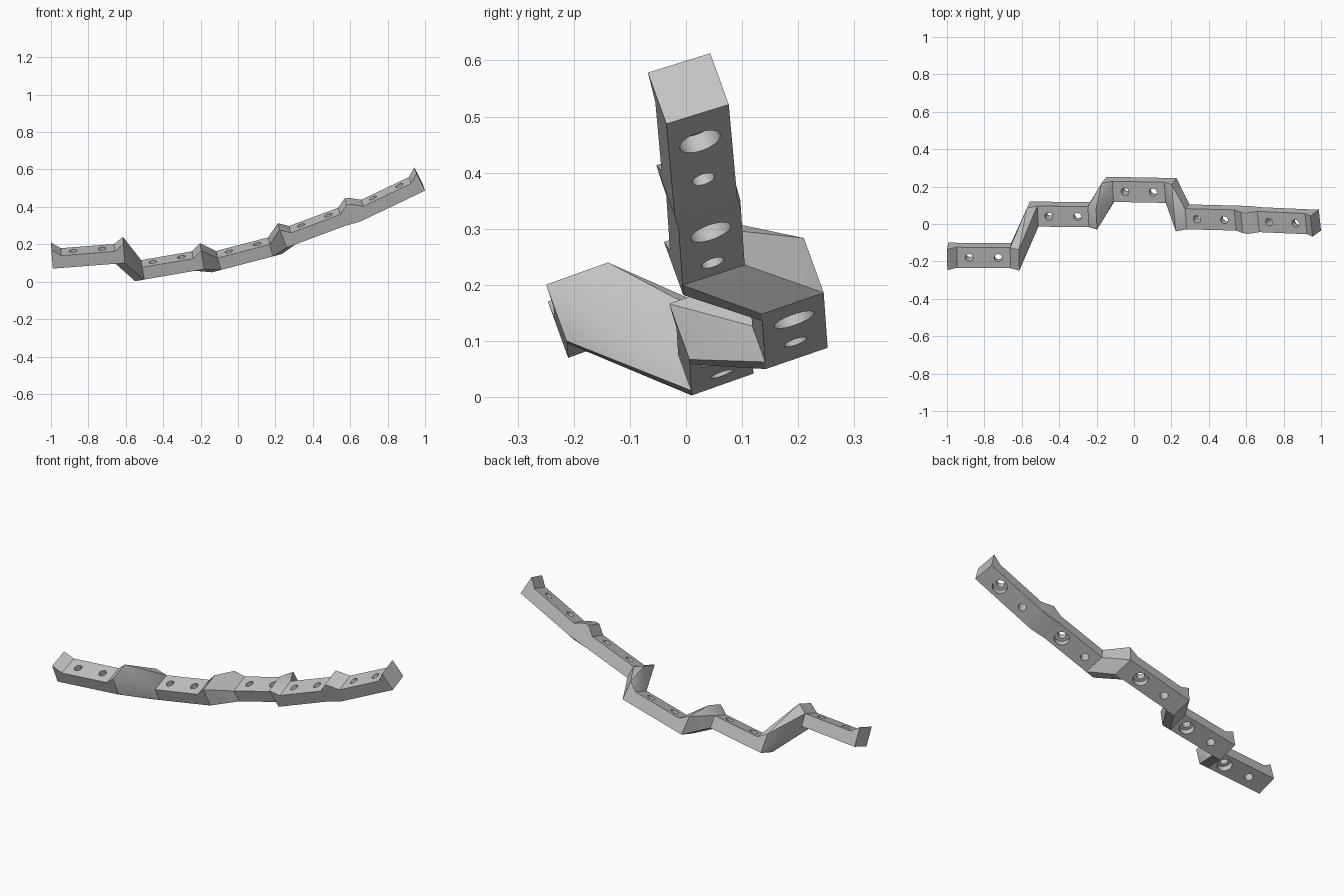
import bpy, bmesh, math
from mathutils import Vector, Matrix

cube = bpy.data.objects.get("Cube")
if cube:
    bpy.data.objects.remove(cube, do_unlink=True)

WIDTH, FLOOR, HEIGHT, RAMP = 0.117, 0.07, 0.107, 0.05
HOLE_R, BORE_R, BORE_DEPTH, HOLE_OFFSET = 0.021, 0.038, 0.033, 0.078

grey = bpy.data.materials.new("grey")
grey.use_nodes = True
grey.diffuse_color = (0.55, 0.55, 0.55, 1)
grey.node_tree.nodes["Principled BSDF"].inputs["Base Color"].default_value = grey.diffuse_color

# lower front edge of each block, from its right end to its left end
EDGES = [
    ((-0.99, -0.21, 0.07), (-0.605, -0.213, 0.10)),
    ((-0.55, 0.01, 0.003), (-0.18, 0.006, 0.067)),
    ((-0.14, 0.142, 0.05), (0.235, 0.135, 0.148)),
    ((0.26, -0.005, 0.182), (0.617, -0.014, 0.315)),
    ((0.655, -0.02, 0.322), (1.0, -0.035, 0.487)),
]


def finish(name, bm):
    mesh = bpy.data.meshes.new(name)
    bmesh.ops.recalc_face_normals(bm, faces=bm.faces)
    bm.to_mesh(mesh)
    bm.free()
    mesh.materials.append(grey)
    obj = bpy.data.objects.new(name, mesh)
    bpy.context.collection.objects.link(obj)
    return obj


def hull(name, points):
    bm = bmesh.new()
    for p in points:
        bm.verts.new(p)
    res = bmesh.ops.convex_hull(bm, input=bm.verts)
    loose = {g for g in res["geom_interior"] + res["geom_unused"]
             if isinstance(g, bmesh.types.BMVert)}
    bmesh.ops.delete(bm, geom=list(loose), context="VERTS")
    bmesh.ops.dissolve_limit(bm, angle_limit=math.radians(0.5), verts=bm.verts, edges=bm.edges)
    return finish(name, bm)


def lathe(name, profile, matrix, sides=32):
    # closed solid of revolution, used as a cutter
    bm = bmesh.new()
    rings = []
    for r, z in profile:
        rings.append([bm.verts.new(matrix @ Vector((r * math.cos(a), r * math.sin(a), z)))
                      for a in (math.tau * i / sides for i in range(sides))])
    for lo, hi in zip(rings, rings[1:]):
        for i in range(sides):
            j = (i + 1) % sides
            bm.faces.new((lo[i], lo[j], hi[j], hi[i]))
    bm.faces.new(rings[0][::-1])
    bm.faces.new(rings[-1])
    return finish(name, bm)


class Block:
    def __init__(self, start, end):
        self.start = Vector(start)
        along = Vector(end) - self.start
        self.length = along.length
        self.u = along.normalized()
        side = Vector((0, 0.94, 0.34))
        self.w = (side - self.u * side.dot(self.u)).normalized()
        self.n = self.u.cross(self.w)

    def ring(self, d, h):
        base = self.start + self.u * d
        return [base + self.w * s + self.n * t for s in (0, WIDTH) for t in (0, h)]

    def wedge(self, at_end):
        tip, foot = (self.length, self.length - RAMP) if at_end else (0, RAMP)
        return self.ring(tip, HEIGHT) + self.ring(foot, FLOOR)

    def frame(self, d):
        m = Matrix((self.u, self.w, self.n)).transposed().to_4x4()
        m.translation = self.start + self.u * d + self.w * WIDTH / 2
        return m


def drill(obj, cutter):
    mod = obj.modifiers.new("drill", "BOOLEAN")
    mod.operation = "DIFFERENCE"
    mod.solver = "EXACT"
    mod.object = cutter
    deps = bpy.context.evaluated_depsgraph_get()
    mesh = bpy.data.meshes.new_from_object(obj.evaluated_get(deps))
    obj.modifiers.clear()
    obj.data = mesh
    bpy.data.objects.remove(cutter, do_unlink=True)


blocks = [Block(*e) for e in EDGES]
parts = []

# drilled floor plates: plain hole on one side, counterbored hole on the other
for i, b in enumerate(blocks, 1):
    plate = hull(f"plate_{i}", b.ring(RAMP, FLOOR) + b.ring(b.length - RAMP, FLOOR))
    mid = b.length / 2
    drill(plate, lathe("hole_cutter", [(HOLE_R, -0.02), (HOLE_R, 0.1)],
                       b.frame(mid - HOLE_OFFSET)))
    drill(plate, lathe("bore_cutter", [(BORE_R, -0.02), (BORE_R, BORE_DEPTH),
                                       (HOLE_R, BORE_DEPTH), (HOLE_R, 0.1)],
                       b.frame(mid + HOLE_OFFSET)))
    parts.append(plate)

# raised end wedges and the bridges joining neighbouring wedges
parts.append(hull("right_end_wedge", blocks[0].wedge(False)))
parts.append(hull("left_end_wedge", blocks[-1].wedge(True)))
for i, (a, b) in enumerate(zip(blocks, blocks[1:]), 1):
    parts.append(hull(f"bridge_{i}", a.wedge(True) + b.wedge(False)))

# soft shading with sharp edges
bpy.ops.object.select_all(action="DESELECT")
for p in parts:
    p.select_set(True)
bpy.context.view_layer.objects.active = parts[0]
bpy.ops.object.shade_smooth_by_angle(angle=math.radians(30))
